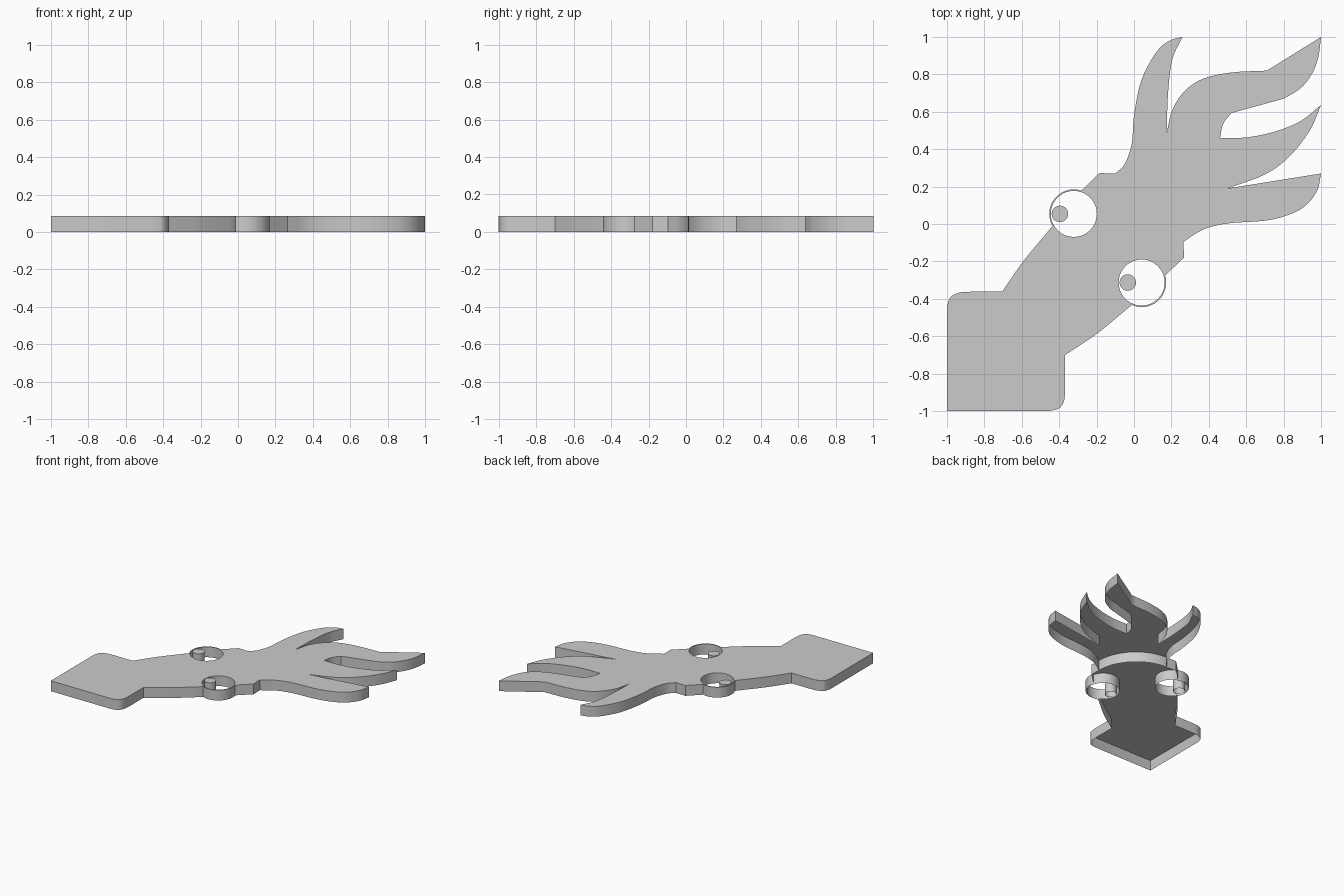
import bpy, bmesh
from math import sin, cos, radians
from mathutils import Vector

if "Cube" in bpy.data.objects:
    bpy.data.objects.remove(bpy.data.objects["Cube"])

H = 0.085  # plate height


def spline(pts, n=5):
    """Smooth run through the points (Catmull-Rom)."""
    p = [Vector(q) for q in pts]
    p = [2 * p[0] - p[1]] + p + [2 * p[-1] - p[-2]]
    out = []
    for a, b, c, d in zip(p, p[1:], p[2:], p[3:]):
        for i in range(n):
            t = i / n
            out.append(0.5 * (2 * b + (c - a) * t + (2 * a - 5 * b + 4 * c - d) * t * t
                              + (3 * b - a - 3 * c + d) * t ** 3))
    return out + [p[-2]]


def arc(c, r, a0, a1, n=32):
    angles = [radians(a0 + (a1 - a0) * i / n) for i in range(n + 1)]
    return [Vector((c[0] + r * cos(a), c[1] + r * sin(a))) for a in angles]


def circle(c, r):
    return arc(c, r, 0, 360, 48)[:-1]


def shell(name, *loops):
    """Top face with side walls, open underneath."""
    bm = bmesh.new()
    for loop in loops:
        pts = []
        for q in loop:
            q = Vector(q)
            if not pts or (q - pts[-1]).length > 1e-4:
                pts.append(q)
        if (pts[0] - pts[-1]).length < 1e-4:
            pts.pop()
        vs = [bm.verts.new((q.x, q.y, H)) for q in pts]
        for a, b in zip(vs, vs[1:] + vs[:1]):
            bm.edges.new((a, b))
    bmesh.ops.triangle_fill(bm, edges=bm.edges[:], use_beauty=True, normal=(0, 0, 1))
    bm.normal_update()
    bmesh.ops.reverse_faces(bm, faces=[f for f in bm.faces if f.normal.z < 0])
    rim = [e for e in bm.edges if len(e.link_faces) == 1]
    new = bmesh.ops.extrude_edge_only(bm, edges=rim)["geom"]
    for v in new:
        if isinstance(v, bmesh.types.BMVert):
            v.co.z = 0
    me = bpy.data.meshes.new(name)
    bm.to_mesh(me)
    bm.free()
    ob = bpy.data.objects.new(name, me)
    bpy.context.collection.objects.link(ob)
    bpy.ops.object.select_all(action='DESELECT')
    ob.select_set(True)
    bpy.context.view_layer.objects.active = ob
    bpy.ops.object.shade_smooth_by_angle(angle=radians(30))


eye_l, eye_r = (-0.322, 0.054), (0.041, -0.313)
brow = arc((-0.1, -0.095), 0.365, 90, 0, 24)  # seam between head and flames

# Head, neck and square base, with eye holes
head = ([(-1, -1)]
        + spline([(-1, -0.44), (-0.98, -0.39), (-0.93, -0.366), (-0.87, -0.362)])
        + spline([(-0.705, -0.362), (-0.59, -0.197), (-0.435, -0.01)])
        + arc(eye_l, 0.131, 209, 72)
        + [(-0.185, 0.272)]
        + brow
        + [(0.267, -0.18)]
        + arc(eye_r, 0.131, 17, -115)
        + spline([(-0.02, -0.44), (-0.2, -0.588), (-0.368, -0.7)])
        + spline([(-0.368, -0.88), (-0.374, -0.945), (-0.4, -0.985), (-0.45, -1)]))
shell("head", head, circle(eye_l, 0.123), circle(eye_r, 0.123))

# Flame crest: each run ends in a sharp tip or notch
runs = [
    [(-0.1, 0.27), (-0.05, 0.32), (-0.012, 0.43), (0, 0.58), (0.04, 0.77), (0.12, 0.92), (0.19, 0.98), (0.26, 1)],
    [(0.26, 1), (0.205, 0.88), (0.182, 0.7), (0.175, 0.49)],
    [(0.175, 0.49), (0.205, 0.61), (0.27, 0.71), (0.37, 0.777), (0.52, 0.81), (0.71, 0.82)],
    [(0.71, 0.82), (1, 1)],
    [(1, 1), (0.985, 0.89), (0.95, 0.8), (0.89, 0.725), (0.8, 0.67)],
    [(0.8, 0.67), (0.52, 0.593)],
    [(0.52, 0.593), (0.477, 0.535), (0.46, 0.46)],
    [(0.46, 0.46), (0.6, 0.463), (0.75, 0.493), (0.89, 0.55), (1, 0.637)],
    [(1, 0.637), (0.94, 0.5), (0.83, 0.36), (0.7, 0.265), (0.5, 0.19)],
    [(0.5, 0.19), (1, 0.27)],
    [(1, 0.27), (0.98, 0.18), (0.92, 0.1), (0.83, 0.05), (0.7, 0.018), (0.5, 0.003), (0.37, -0.03), (0.265, -0.095)],
]
shell("flame_crest", [p for run in runs for p in spline(run)] + brow[::-1])

# Pupils standing in the eye holes
for side, c in (("left", eye_l), ("right", eye_r)):
    shell("pupil_" + side, circle((c[0] - 0.074, c[1]), 0.044))
